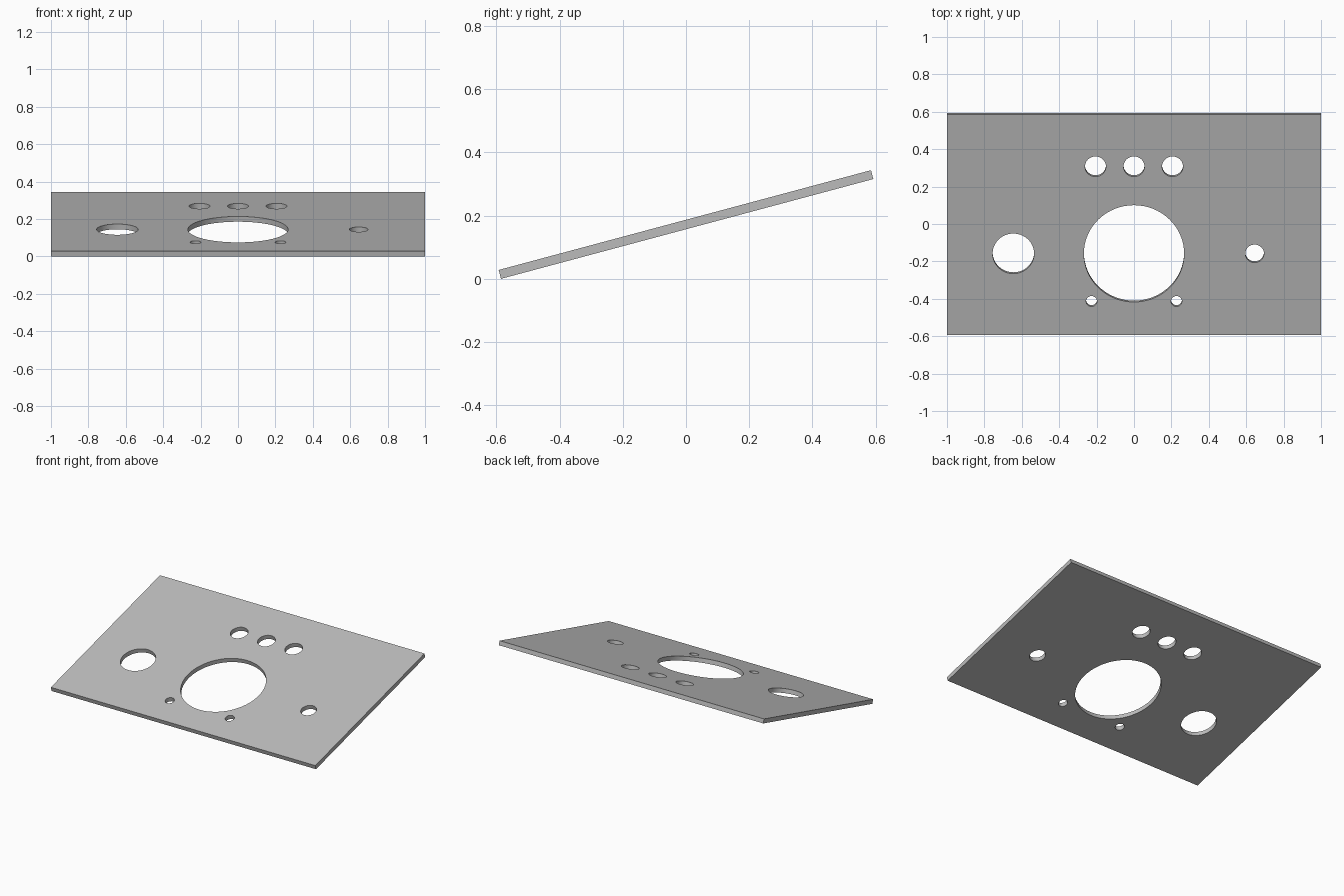
import bpy
import math

default = bpy.data.objects.get("Cube")
if default:
    bpy.data.objects.remove(default, do_unlink=True)

WIDTH, DEPTH, THICK = 2.0, 1.22, 0.029
TILT = math.radians(15)

grey = bpy.data.materials.new("light_grey")
grey.use_nodes = True
colour = (0.5, 0.5, 0.5, 1)
grey.diffuse_color = colour
grey.node_tree.nodes["Principled BSDF"].inputs["Base Color"].default_value = colour

# Flat panel
bpy.ops.mesh.primitive_cube_add(size=1)
panel = bpy.context.object
panel.name = "sloped_panel"
panel.scale = (WIDTH, DEPTH, THICK)
bpy.ops.object.transform_apply(location=False, rotation=False, scale=True)
panel.data.materials.append(grey)


def drill(x, y, radius):
    """Cut one round hole straight through the panel."""
    bpy.ops.mesh.primitive_cylinder_add(
        vertices=64, radius=radius, depth=THICK * 4, location=(x, y, 0))
    cutter = bpy.context.object
    cutter.name = "hole_cutter"
    cutter.hide_render = True
    cutter.data.materials.append(grey)
    cut = panel.modifiers.new("hole", "BOOLEAN")
    cut.operation = "DIFFERENCE"
    cut.solver = "EXACT"
    cut.object = cutter
    bpy.context.view_layer.objects.active = panel
    bpy.ops.object.modifier_apply(modifier=cut.name)
    bpy.data.objects.remove(cutter, do_unlink=True)


# Large centre opening, with a medium and a small hole either side
drill(0, -0.16, 0.268)
drill(-0.645, -0.16, 0.111)
drill(0.645, -0.16, 0.05)

# Row of three button holes
for x in (-0.206, 0, 0.206):
    drill(x, 0.322, 0.056)

# Pair of screw holes
for side in (-1, 1):
    drill(side * 0.227, -0.424, 0.029)

# Round walls smooth, rims sharp
bpy.ops.object.select_all(action="DESELECT")
panel.select_set(True)
bpy.context.view_layer.objects.active = panel
bpy.ops.object.shade_smooth_by_angle(angle=math.radians(30))

# Tilt the panel up towards the back and rest its front edge on the ground
panel.rotation_euler.x = TILT
panel.location.z = (DEPTH * math.sin(TILT) + THICK * math.cos(TILT)) / 2
